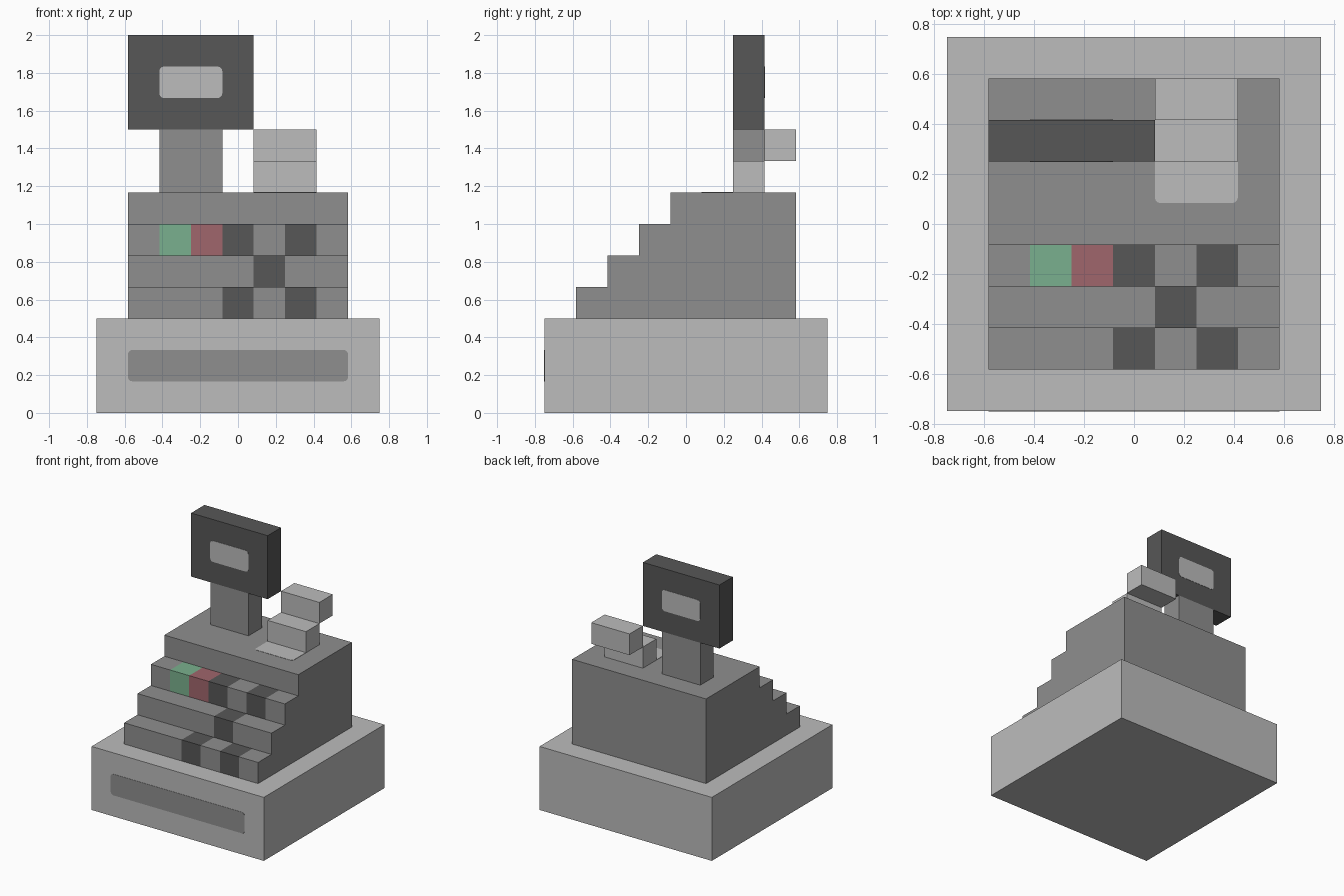
import bpy, bmesh, math
from mathutils import Matrix

if "Cube" in bpy.data.objects:
    bpy.data.objects.remove(bpy.data.objects["Cube"])

U = 1 / 6  # the model sits on a grid of 1/6 units


def material(name, rgb):
    m = bpy.data.materials.new(name)
    lin = [(c / 255 / 12.92) if c < 10 else ((c / 255 + 0.055) / 1.055) ** 2.4 for c in rgb]
    m.diffuse_color = (*lin, 1)
    m.use_nodes = True
    m.node_tree.nodes["Principled BSDF"].inputs["Base Color"].default_value = m.diffuse_color
    return m


LIGHT = material("light_grey", (188, 188, 188))
MID = material("mid_grey", (143, 143, 143))
DARK = material("dark_grey", (87, 87, 87))
GREEN = material("green", (122, 176, 142))
RED = material("red", (160, 102, 108))


def finish(name, bm, mats):
    bmesh.ops.recalc_face_normals(bm, faces=bm.faces)
    me = bpy.data.meshes.new(name)
    bm.to_mesh(me)
    bm.free()
    for m in mats:
        me.materials.append(m)
    ob = bpy.data.objects.new(name, me)
    bpy.context.collection.objects.link(ob)
    return ob


def box(name, x, y, z, mat):
    """Box from (min, max) pairs in grid units."""
    bm = bmesh.new()
    bmesh.ops.create_cube(bm, size=1)
    for v in bm.verts:
        v.co = [U * (a + (b - a) * (c + 0.5)) for c, (a, b) in zip(v.co, (x, y, z))]
    return finish(name, bm, [mat])


def plate(name, x, v, level, facing, mat, radii=(0.024,) * 4, thick=0.002):
    """Thin plate with rounded corners, lying on a front, back or top face."""
    x0, x1, v0, v1 = [U * c for c in (*x, *v)]
    pts = []
    corners = [(x0, v0, 1, 1), (x1, v0, -1, 1), (x1, v1, -1, -1), (x0, v1, 1, -1)]
    for i, ((cx, cv, sx, sv), r) in enumerate(zip(corners, radii)):
        for k in range(4 if r else 1):
            a = math.pi + i * math.pi / 2 + k * math.pi / 6
            pts.append((cx + sx * r + r * math.cos(a), cv + sv * r + r * math.sin(a), 0))
    bm = bmesh.new()
    face = bm.faces.new([bm.verts.new(p) for p in pts])
    ext = bmesh.ops.extrude_face_region(bm, geom=[face], use_keep_orig=True)
    for e in ext["geom"]:
        if isinstance(e, bmesh.types.BMVert):
            e.co.z += -thick if facing == "back" else thick
    if facing == "top":
        mat4 = Matrix.Translation((0, 0, level * U))
    else:
        mat4 = Matrix.Translation((0, level * U, 0)) @ Matrix.Rotation(math.pi / 2, 4, "X")
    bm.transform(mat4)
    return finish(name, bm, [mat])


# Drawer base and its front panel
box("drawer_base", (-4.5, 4.5), (-4.5, 4.5), (0, 3), LIGHT)
plate("drawer_front", (-3.5, 3.5), (1, 2), -4.5, "front", MID)

# Stepped body: profile swept over seven columns, keys coloured by (step, column)
KEYS = {(0, 3): 1, (0, 5): 1, (1, 4): 1, (2, 1): 2, (2, 2): 3, (2, 3): 1, (2, 5): 1}
profile = []
for s in range(4):
    profile += [(s - 3.5, s + 3), (s - 3.5, s + 4)]
profile += [(3.5, 7), (3.5, 3)]
bm = bmesh.new()
rings = [[bm.verts.new((U * (c - 3.5), U * y, U * z)) for y, z in profile] for c in range(8)]
n = len(profile)
for c in range(7):
    for i in range(n):
        j = (i + 1) % n
        f = bm.faces.new((rings[c][i], rings[c][j], rings[c + 1][j], rings[c + 1][i]))
        f.material_index = KEYS.get((i // 2, c), 0) if i < 6 else 0
bm.faces.new(rings[0])
bm.faces.new(rings[-1])
finish("stepped_body", bm, [MID, DARK, GREEN, RED])

# Display on its post, with a window on both sides
box("display_post", (-2.5, -0.5), (1.5, 2.5), (7, 9), MID)
box("display", (-3.5, 0.5), (1.5, 2.5), (9, 12), DARK)
plate("display_window_front", (-2.5, -0.5), (10, 11), 1.5, "front", LIGHT)
plate("display_window_back", (-2.5, -0.5), (10, 11), 2.5, "back", LIGHT)

# Paper receipt curling up and back
plate("receipt_slot", (0.5, 2.5), (0.5, 1.5), 7, "top", LIGHT, radii=(0.024, 0.024, 0, 0))
box("receipt_lower", (0.5, 2.5), (1.5, 2.5), (7, 8), LIGHT)
box("receipt_upper", (0.5, 2.5), (2.5, 3.5), (8, 9), LIGHT)
